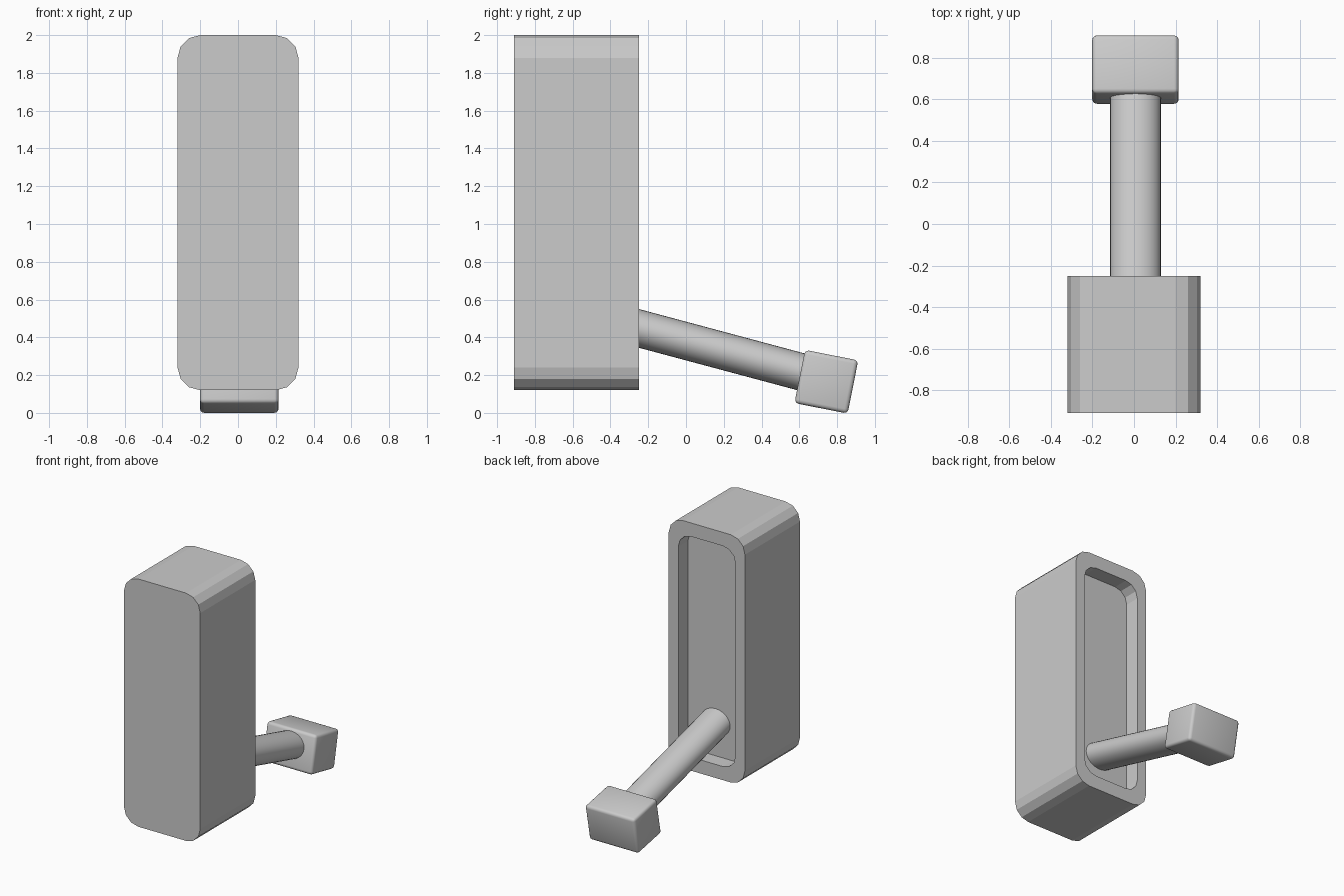
import bpy, bmesh, math
from mathutils import Vector, Matrix

if "Cube" in bpy.data.objects:
    bpy.data.objects.remove(bpy.data.objects["Cube"])

grey = bpy.data.materials.new("light_grey")
grey.diffuse_color = (0.6, 0.6, 0.6, 1)
grey.use_nodes = True
grey.node_tree.nodes["Principled BSDF"].inputs["Base Color"].default_value = grey.diffuse_color


def add_object(name, bm, smooth=False):
    bmesh.ops.recalc_face_normals(bm, faces=bm.faces[:])
    mesh = bpy.data.meshes.new(name)
    bm.to_mesh(mesh)
    bm.free()
    ob = bpy.data.objects.new(name, mesh)
    bpy.context.collection.objects.link(ob)
    mesh.materials.append(grey)
    if smooth:
        bpy.ops.object.select_all(action='DESELECT')
        ob.select_set(True)
        bpy.context.view_layer.objects.active = ob
        bpy.ops.object.shade_smooth_by_angle(angle=math.radians(40))
    return ob


def rounded_loop(bm, y, hx, hz, cz, r, seg=3):
    """Rounded rectangle of vertices in the XZ plane."""
    verts = []
    for i, (sx, sz) in enumerate([(1, 1), (-1, 1), (-1, -1), (1, -1)]):
        for k in range(seg + 1):
            a = math.pi / 2 * (i + k / seg)
            verts.append(bm.verts.new((sx * (hx - r) + r * math.cos(a), y,
                                       cz + sz * (hz - r) + r * math.sin(a))))
    return verts


# Housing: rounded block with a shallow recess in the back
bm = bmesh.new()
loops = [rounded_loop(bm, y, hx, hz, 1.06, r) for y, hx, hz, r in [
    (-0.91, 0.32, 0.94, 0.12), (-0.25, 0.32, 0.94, 0.12),
    (-0.25, 0.24, 0.837, 0.105), (-0.365, 0.24, 0.837, 0.105)]]
n = len(loops[0])
for a, b in zip(loops, loops[1:]):
    for i in range(n):
        j = (i + 1) % n
        bm.faces.new((a[i], a[j], b[j], b[i]))
bm.faces.new(loops[0])
bm.faces.new(loops[-1])
add_object("housing", bm)

# Arm: slightly flattened cylinder sloping down from the recess to the foot
start, end = Vector((0.007, -0.45, 0.501)), Vector((0.007, 0.70, 0.193))
d = end - start
bm = bmesh.new()
bmesh.ops.create_cone(bm, cap_ends=True, segments=32, radius1=1, radius2=1, depth=d.length)
tilt = Matrix.Rotation(-math.atan2(d.y, d.z), 4, 'X')
bm.transform(Matrix.Translation((start + end) / 2) @ tilt @ Matrix.Diagonal((0.122, 0.099, 1, 1)))
add_object("arm", bm, smooth=True)

# Foot: tilted block with softly rounded edges
bm = bmesh.new()
bmesh.ops.create_cube(bm, size=1)
bm.transform(Matrix.Diagonal((0.416, 0.287, 0.287, 1)))
bmesh.ops.bevel(bm, geom=bm.edges[:], offset=0.022, segments=3, profile=0.5, affect='EDGES')
bm.transform(Matrix.Translation((0.007, 0.743, 0.165)) @ Matrix.Rotation(math.radians(-11.2), 4, 'X'))
add_object("foot", bm, smooth=True)
